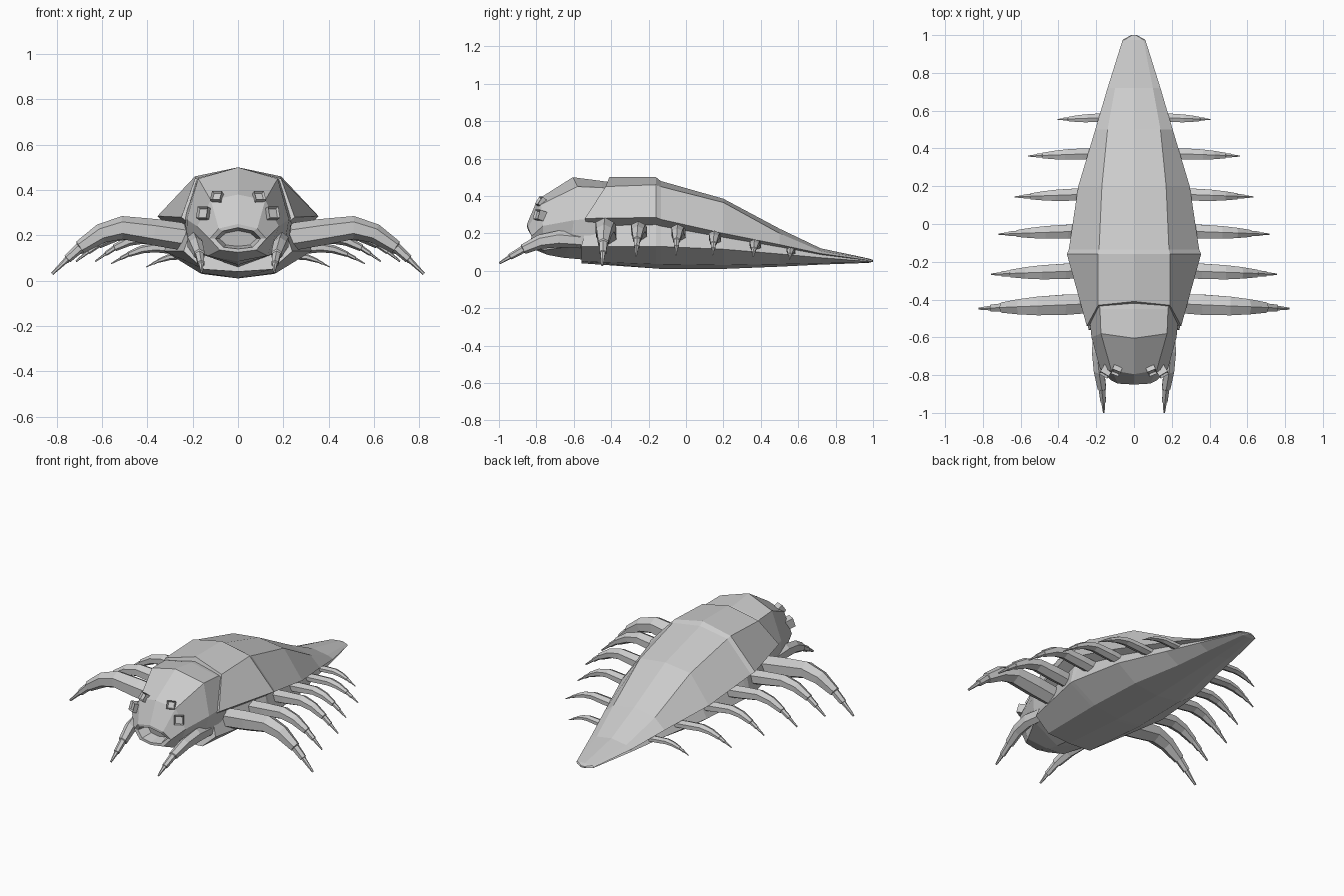
import bpy, bmesh, math
from mathutils import Vector

if "Cube" in bpy.data.objects:
    bpy.data.objects.remove(bpy.data.objects["Cube"])

shell_grey = bpy.data.materials.new("shell_grey")
shell_grey.diffuse_color = (0.6, 0.6, 0.6, 1)
shell_grey.use_nodes = True
shell_grey.node_tree.nodes["Principled BSDF"].inputs["Base Color"].default_value = shell_grey.diffuse_color


def finish(name, bm, mirror=False):
    bmesh.ops.recalc_face_normals(bm, faces=bm.faces)
    me = bpy.data.meshes.new(name)
    bm.to_mesh(me)
    bm.free()
    me.materials.append(shell_grey)
    ob = bpy.data.objects.new(name, me)
    bpy.context.collection.objects.link(ob)
    if mirror:
        ob.modifiers.new("mirror", 'MIRROR')
    return ob


def loft(name, rings, mirror=False):
    """Skin a list of closed rings and cap both ends."""
    bm = bmesh.new()
    vs = [[bm.verts.new(p) for p in r] for r in rings]
    n = len(vs[0])
    for a, b in zip(vs, vs[1:]):
        for i in range(n):
            j = (i + 1) % n
            bm.faces.new((a[i], a[j], b[j], b[i]))
    bm.faces.new(vs[0])
    bm.faces.new(vs[-1])
    return finish(name, bm, mirror)


def full(half):
    """Half section from top centre to bottom centre -> symmetric ring."""
    return half + [(-x, y, z) for x, y, z in half[-2:0:-1]]


def limb(name, path, radii, side):
    """Six sided tapering tube; radii are (across side, across height)."""
    side = Vector(side)
    pts = [Vector(p) for p in path]
    rings = []
    for i, p in enumerate(pts):
        t = (pts[min(i + 1, len(pts) - 1)] - pts[max(i - 1, 0)]).normalized()
        up = side.cross(t).normalized()
        rs, ru = radii[i]
        rings.append([p + side * rs * math.sin(k * math.pi / 3)
                      + up * ru * math.cos(k * math.pi / 3) for k in range(6)])
    return loft(name, rings, True)


# Body: y, top z, shoulder x/z, rim x/z, ridge x/z, belly x/z, keel z
rows = [
    (-.16, .50, .19, .46, .355, .285, .325, .13, .17, .035, .012),
    (-.135, .48, .185, .45, .345, .275, .325, .13, .17, .035, .01),
    (.20, .385, .17, .365, .295, .20, .28, .115, .16, .03, .01),
    (.50, .225, .14, .20, .205, .14, .19, .09, .10, .035, .022),
    (.72, .12, .10, .105, .14, .092, .13, .07, .07, .04, .033),
    (.975, .066, .05, .064, .06, .056, .055, .05, .03, .044, .042),
    (1.0, .058, .01, .057, .015, .054, .014, .051, .01, .049, .048),
]
body = [full([(0, -.41, .50), (.19, -.43, .45), (.25, -.54, .28),
              (.20, -.53, .24), (.24, -.56, .13), (.15, -.56, .05),
              (0, -.56, .04)])]
for y, zt, xs, zs, xr, zr, xl, zl, xb, zb, zk in rows:
    body.append(full([(0, y, zt), (xs, y, zs), (xr, y, zr),
                      (xr * .84, y, zr - (zr - zl) * .25),
                      (xl, y, zl), (xb, y, zb), (0, y, zk)]))
loft("body_shell", body)

# Head, running forward into a recessed mouth
mouth = [(0, -.85, .25), (.085, -.845, .23), (.125, -.825, .185),
         (.08, -.835, .135), (0, -.84, .125)]
head = [
    [(0, -.38, .47), (.19, -.40, .43), (.24, -.45, .28), (.22, -.45, .14),
     (0, -.45, .06)],
    [(0, -.45, .48), (.18, -.45, .445), (.235, -.5, .28), (.22, -.52, .14),
     (0, -.55, .06)],
    [(0, -.605, .50), (.175, -.58, .45), (.225, -.6, .27), (.20, -.62, .13),
     (0, -.66, .07)],
    [(0, -.795, .38), (.12, -.775, .355), (.18, -.765, .24),
     (.13, -.76, .11), (0, -.74, .085)],
    mouth,
    [(x * .8, y, .185 + (z - .185) * .75) for x, y, z in mouth],
    [(x * .65, y + .07, .185 + (z - .185) * .55) for x, y, z in mouth],
]
loft("head", [full(h) for h in head])

# Eyes: tilted blocks with a sunken lens
for name, pos, nrm, size in (
        ("upper_eye", (.088, -.765, .36), (.3, -.75, .55), .046),
        ("lower_eye", (.145, -.775, .293), (.5, -.85, .3), .052)):
    bm = bmesh.new()
    bmesh.ops.create_cube(bm, size=1)
    bm.faces.ensure_lookup_table()
    for v in bm.verts:
        v.co = Vector((v.co.x * size, v.co.y * size, v.co.z * .06))
    front = max(bm.faces, key=lambda f: f.calc_center_median().z)
    bmesh.ops.inset_region(bm, faces=[front], thickness=.009, depth=0)
    for v in front.verts:
        v.co.z -= .012
    rot = Vector(nrm).to_track_quat('Z', 'Y')
    for v in bm.verts:
        v.co = rot @ v.co + Vector(pos)
    finish(name, bm, True)

# Walking legs: y, root x, tip x, tip z, top z, half width
legs = [(-.42, .20, .82, .03, .285, .062), (-.245, .22, .755, .08, .265, .047),
        (-.035, .22, .715, .085, .25, .042), (.16, .20, .63, .085, .215, .037),
        (.375, .17, .56, .075, .165, .034), (.565, .12, .405, .06, .122, .026)]
# fraction along, height fraction, width and height factors (stepped joints)
shape = [(0, .62, .9, .24), (.27, .72, 1, .23), (.5, .80, .92, .2),
         (.65, .70, .75, .17), (.80, .46, .5, .12), (.802, .455, .4, .09),
         (.89, .26, .34, .075), (.892, .255, .24, .05), (1, 0, .1, .025)]
for i, (y, x0, x1, z0, z1, w) in enumerate(legs):
    h = z1 - z0
    path = [(x0 + (x1 - x0) * f, y - w * .45 * f, z0 + h * g)
            for f, g, _, _ in shape]
    limb(f"leg_{i + 1}", path, [(w * a, max(h * b, w * a * .7))
                                for _, _, a, b in shape], (0, 1, 0))

# Mandibles reaching forward and down
limb("mandible",
     [(.19, -.56, .16), (.195, -.68, .17), (.185, -.78, .155),
      (.17, -.87, .115), (.17, -.872, .114), (.163, -.94, .075),
      (.163, -.942, .074), (.16, -.998, .04)],
     [(.03, .04), (.032, .045), (.032, .038), (.026, .027), (.02, .02),
      (.017, .017), (.012, .012), (.005, .006)], (1, 0, 0))
